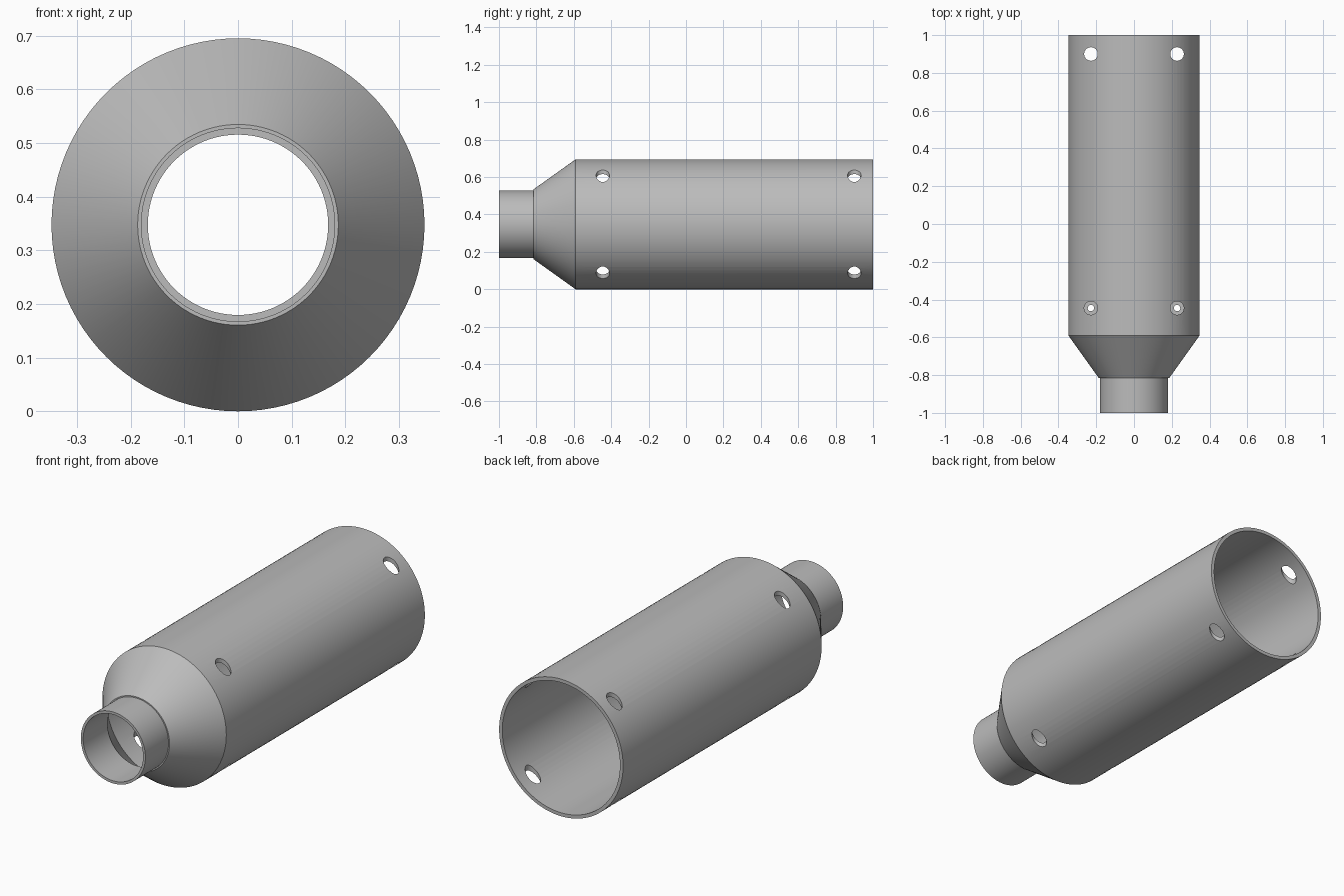
import bpy, bmesh, math
from mathutils import Matrix, Vector

old = bpy.data.objects.get("Cube")
if old:
    bpy.data.objects.remove(old, do_unlink=True)

R = 0.3475          # body radius, also the height of the axis
HOLE_X = 0.228
FRONT_Y, REAR_Y = -0.445, 0.9

steel = bpy.data.materials.new("grey_steel")
steel.use_nodes = True
grey = (0.5, 0.5, 0.5, 1)
steel.diffuse_color = grey
steel.node_tree.nodes["Principled BSDF"].inputs["Base Color"].default_value = grey


def to_object(name, bm):
    bmesh.ops.recalc_face_normals(bm, faces=bm.faces)
    mesh = bpy.data.meshes.new(name)
    bm.to_mesh(mesh)
    bm.free()
    mesh.materials.append(steel)
    ob = bpy.data.objects.new(name, mesh)
    bpy.context.collection.objects.link(ob)
    return ob


def lathe(name, profile, sides=96):
    """Turn a closed (radius, y) profile around the long axis."""
    bm = bmesh.new()
    rings = []
    for i in range(sides):
        a = math.tau * i / sides
        rings.append([bm.verts.new((r * math.sin(a), y, R + r * math.cos(a)))
                      for r, y in profile])
    n = len(profile)
    for i in range(sides):
        p, q = rings[i], rings[(i + 1) % sides]
        for j in range(n):
            k = (j + 1) % n
            bm.faces.new((p[j], p[k], q[k], q[j]))
    return to_object(name, bm)


def drill(target, places):
    """Cut vertical round holes, given as (x, y, radius)."""
    bm = bmesh.new()
    for x, y, r in places:
        bmesh.ops.create_cone(bm, cap_ends=True, segments=32, radius1=r, radius2=r,
                              depth=1, matrix=Matrix.Translation((x, y, R)))
    cutter = to_object("hole_cutter", bm)
    cutter.hide_render = True
    mod = target.modifiers.new("holes", "BOOLEAN")
    mod.object = cutter
    mod.operation = "DIFFERENCE"
    mod.solver = "EXACT"
    activate(target)
    bpy.ops.object.modifier_apply(modifier=mod.name)
    bpy.data.objects.remove(cutter, do_unlink=True)


def activate(ob):
    bpy.ops.object.select_all(action="DESELECT")
    ob.select_set(True)
    bpy.context.view_layer.objects.active = ob


# Hollow body with tapered shoulder and narrow neck
shell = lathe("tube_shell", [
    (0.181, -1), (0.181, -0.815), (0.187, -0.815), (R, -0.59), (R, 1),
    (0.33, 1), (0.33, -0.585), (0.168, -0.805), (0.168, -1)])
drill(shell, [(s * HOLE_X, y, 0.036) for s in (-1, 1) for y in (FRONT_Y, REAR_Y)])
activate(shell)
bpy.ops.object.shade_smooth_by_angle(angle=math.radians(25))

# Small inner screw lugs below the front access holes
for s, side in ((-1, "right"), (1, "left")):
    bm = bmesh.new()
    bmesh.ops.create_cube(bm, size=1)
    bmesh.ops.scale(bm, vec=Vector((0.15, 0.09, 0.015)), verts=bm.verts)
    bmesh.ops.translate(bm, vec=Vector((s * 0.262, FRONT_Y, R)), verts=bm.verts)
    drill(to_object("inner_lug_" + side, bm), [(s * HOLE_X, FRONT_Y, 0.017)])
